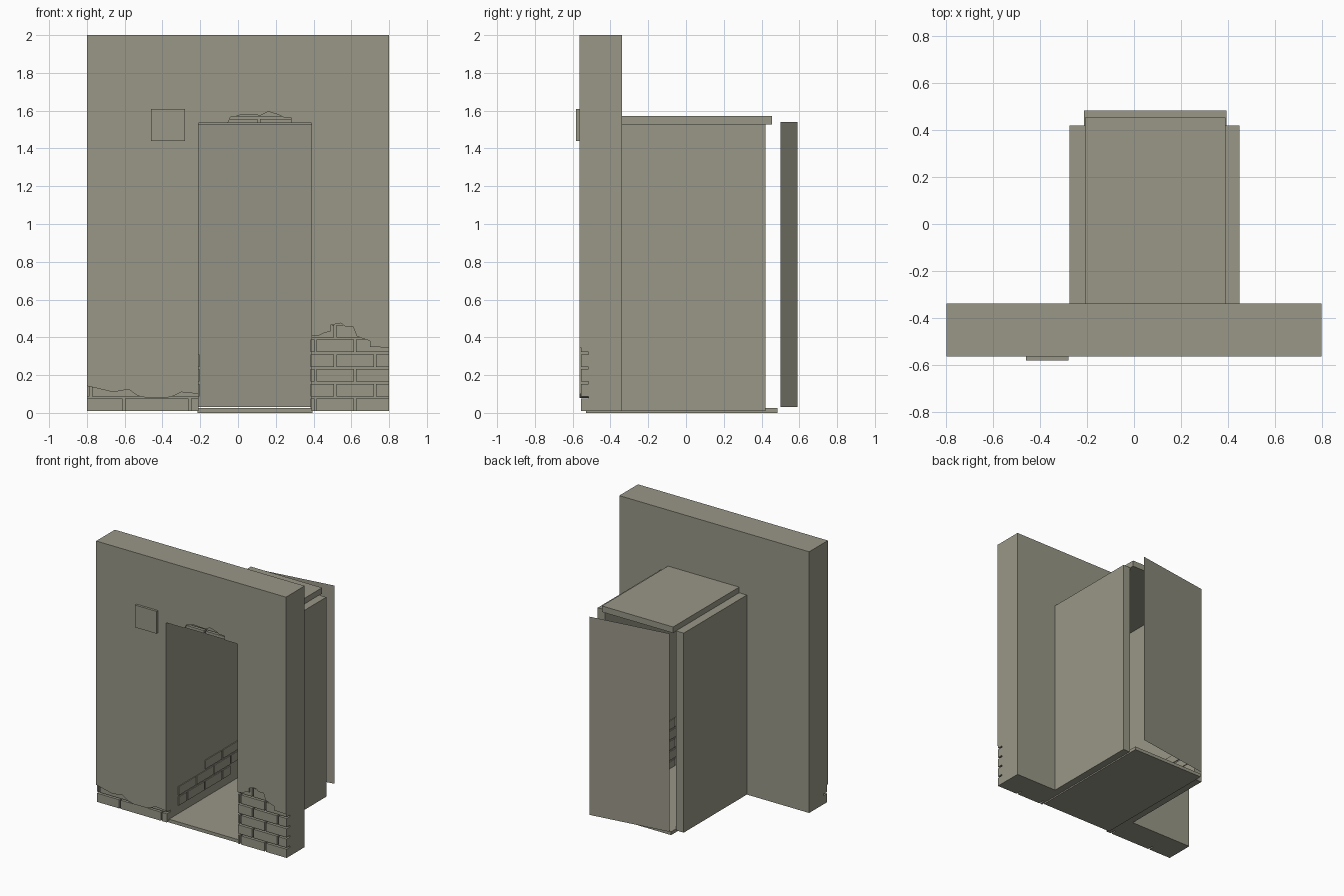
import bpy, bmesh

cube = bpy.data.objects.get("Cube")
if cube:
    bpy.data.objects.remove(cube, do_unlink=True)

# One stone-grey material for everything
COLOUR = (0.32, 0.31, 0.245, 1)
stone = bpy.data.materials.new("warm_grey_plaster")
stone.use_nodes = True
stone.diffuse_color = COLOUR
stone.node_tree.nodes["Principled BSDF"].inputs["Base Color"].default_value = COLOUR


def finish(name, bm):
    bmesh.ops.recalc_face_normals(bm, faces=bm.faces)
    mesh = bpy.data.meshes.new(name)
    bm.to_mesh(mesh)
    bm.free()
    mesh.materials.append(stone)
    obj = bpy.data.objects.new(name, mesh)
    bpy.context.collection.objects.link(obj)
    return obj


def boxes(name, spans):
    """Join boxes given as (x0, x1, y0, y1, z0, z1)."""
    bm = bmesh.new()
    for x0, x1, y0, y1, z0, z1 in spans:
        for v in bmesh.ops.create_cube(bm, size=1)["verts"]:
            v.co = (x1 if v.co.x > 0 else x0,
                    y1 if v.co.y > 0 else y0,
                    z1 if v.co.z > 0 else z0)
    return finish(name, bm)


def prism(name, outline, y0, y1):
    """Extrude an (x, z) outline along y."""
    bm = bmesh.new()
    face = bm.faces.new([bm.verts.new((x, y0, z)) for x, z in outline])
    geom = bmesh.ops.extrude_face_region(bm, geom=[face])["geom"]
    for v in geom:
        if isinstance(v, bmesh.types.BMVert):
            v.co.y = y1
    return finish(name, bm)


def boolean(obj, cutter, operation):
    """Apply a boolean and remove the cutter."""
    cutter.hide_render = True
    mod = obj.modifiers.new("cut", 'BOOLEAN')
    mod.operation, mod.object, mod.solver = operation, cutter, 'EXACT'
    graph = bpy.context.evaluated_depsgraph_get()
    mesh = bpy.data.meshes.new_from_object(obj.evaluated_get(graph))
    obj.modifiers.clear()
    obj.data = mesh
    bpy.data.objects.remove(cutter, do_unlink=True)


# Main sizes
LEFT, RIGHT, HALF = 0.39, -0.21, 0.8
FRONT, REAR, END = -0.565, -0.34, 0.42
BASE, LINTEL, TOP = 0.01, 1.535, 2.0
COURSE, GAP = 0.078, 0.012


def course_spans(a, b, joint, length):
    """Split a..b into bricks with gaps at joint + n * length."""
    cuts = [joint + n * length for n in range(-9, 10)]
    edges = [a] + [c for c in cuts if a < c < b] + [b]
    for i, (s, e) in enumerate(zip(edges, edges[1:])):
        s += GAP / 2 if i else 0
        e -= GAP / 2 if i < len(edges) - 2 else 0
        if e - s > 0.004:
            yield s, e


# Facade with a doorway
facade = prism("facade_wall", [
    (-HALF, BASE), (RIGHT, BASE), (RIGHT, LINTEL), (LEFT, LINTEL),
    (LEFT, BASE), (HALF, BASE), (HALF, TOP), (-HALF, TOP)], FRONT, REAR)

# Broken plaster outlines: name, outline, x range, first z, joint, brick length
patches = [
    ("left_brick_patch", [
        (0.38, -0.01), (0.81, -0.01), (0.81, 0.345), (0.7, 0.35), (0.7, 0.38),
        (0.63, 0.405), (0.61, 0.455), (0.57, 0.455), (0.545, 0.475),
        (0.49, 0.465), (0.49, 0.43), (0.46, 0.425), (0.43, 0.41), (0.38, 0.405)],
     (LEFT, HALF), BASE, 0.41, 0.21),
    ("right_brick_patch", [
        (-0.81, -0.01), (-0.2, -0.01), (-0.2, 0.1), (-0.25, 0.105), (-0.3, 0.11),
        (-0.34, 0.09), (-0.38, 0.08), (-0.48, 0.08), (-0.53, 0.09),
        (-0.58, 0.125), (-0.66, 0.11), (-0.81, 0.145)],
     (-HALF, RIGHT), BASE, -0.605, 0.35),
    ("lintel_brick_patch", [
        (-0.06, 1.52), (0.28, 1.52), (0.28, 1.565), (0.24, 1.565), (0.21, 1.58),
        (0.16, 1.595), (0.12, 1.575), (0.02, 1.58), (-0.01, 1.57), (-0.04, 1.565)],
     (-0.1, 0.3), LINTEL - 0.045, 0.11, 0.3),
]
for name, outline, (a, b), z, joint, length in patches:
    boolean(facade, prism("recess_cutter", outline, -0.6, -0.515), 'DIFFERENCE')
    spans = []
    for row in range(6):
        z0 = z + row * COURSE
        low = max(z0, LINTEL) if z > 1 else z0
        shift = joint + (row % 2) * length / 2
        spans += [(s, e, -0.557, -0.51, low, z0 + COURSE - GAP)
                  for s, e in course_spans(a, b, shift, length)]
    bricks = boxes(name, spans)
    boolean(bricks, prism("patch_cutter", outline, -0.6, -0.5), 'INTERSECT')


# Thin exposed bricks on the inner passage walls
def inner_bricks(name, x0, x1, rows):
    spans = []
    for row, a, b in rows:
        z0 = BASE + row * COURSE
        spans += [(x0, x1, s, e, z0, z0 + COURSE - GAP)
                  for s, e in course_spans(a, b, (row % 2) * 0.105, 0.21)]
    boxes(name, spans)


inner_bricks("right_inner_bricks", RIGHT, RIGHT + 0.006,
             [(1, -0.42, 0.2), (2, -0.42, 0.41), (3, -0.1, 0.41)])
inner_bricks("left_inner_bricks", LEFT - 0.006, LEFT,
             [(r, -0.51, -0.3 - 0.05 * (r % 2)) for r in range(5)])

# Passage behind the doorway
boxes("left_passage_wall", [(LEFT, 0.45, REAR, END, BASE, 1.53)])
boxes("right_passage_wall", [(-0.275, RIGHT, REAR, END, BASE, 1.53)])
boxes("passage_ceiling", [(RIGHT, LEFT, REAR, 0.455, 1.527, 1.573)])
boxes("passage_floor", [(RIGHT - 0.004, LEFT + 0.004, -0.53, 0.485, 0, 0.025)])

# Slightly turned sheet closing the far end
bm = bmesh.new()
bm.faces.new([bm.verts.new(p) for p in (
    (0.4, 0.59, 0.03), (RIGHT, 0.5, 0.03), (RIGHT, 0.5, 1.54), (0.4, 0.59, 1.54))])
mesh = bpy.data.meshes.new("back_sheet")
bm.to_mesh(mesh)
bm.free()
mesh.materials.append(stone)
bpy.context.collection.objects.link(bpy.data.objects.new("back_sheet", mesh))

# Blank wall plaque
boxes("wall_plaque", [(-0.46, -0.28, FRONT - 0.018, FRONT, 1.44, 1.61)])
